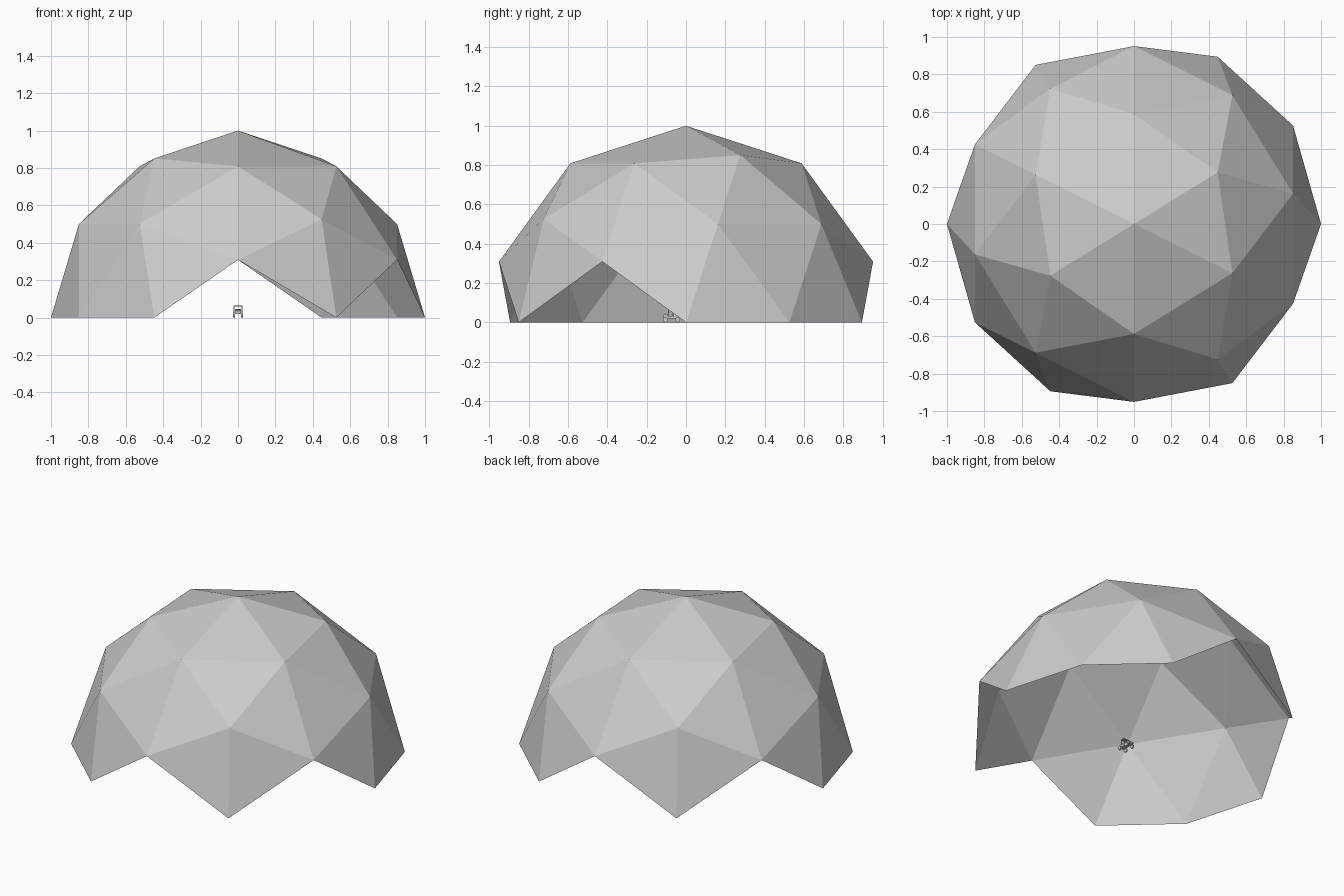
import bpy, bmesh, math
from mathutils import Matrix, Vector

if "Cube" in bpy.data.objects:
    bpy.data.objects.remove(bpy.data.objects["Cube"])

shell_grey = bpy.data.materials.new("light_grey")
shell_grey.diffuse_color = (0.6, 0.6, 0.6, 1)
shell_grey.use_nodes = True
shell_grey.node_tree.nodes["Principled BSDF"].inputs["Base Color"].default_value = shell_grey.diffuse_color


def add_object(name, bm):
    mesh = bpy.data.meshes.new(name)
    bm.to_mesh(mesh)
    bm.free()
    mesh.materials.append(shell_grey)
    ob = bpy.data.objects.new(name, mesh)
    bpy.context.collection.objects.link(ob)
    return ob


def box(name, centre, size, tilt=0):
    bm = bmesh.new()
    bmesh.ops.create_cube(bm, size=1, matrix=Matrix.Translation(centre)
                          @ Matrix.Rotation(tilt, 4, 'X')
                          @ Matrix.Diagonal((*size, 1)))
    return add_object(name, bm)


# Geodesic dome: icosahedron split once, pushed out to the unit sphere
bm = bmesh.new()
phi = (1 + math.sqrt(5)) / 2
for s in (-1, 1):
    for t in (-phi, phi):
        for co in ((s, 0, t), (t, s, 0), (0, t, s)):
            bm.verts.new(co)
bmesh.ops.convex_hull(bm, input=bm.verts[:])
bmesh.ops.subdivide_edges(bm, edges=bm.edges[:], cuts=1, use_grid_fill=True)
for v in bm.verts:
    v.co.normalize()
bmesh.ops.triangulate(bm, faces=bm.faces[:])
bmesh.ops.rotate(bm, verts=bm.verts[:], cent=(0, 0, 0),
                 matrix=Matrix.Rotation(math.atan(1 / phi), 3, 'Z'))
bmesh.ops.recalc_face_normals(bm, faces=bm.faces[:])
# Dropping the lower half leaves the four triangular doorways
bmesh.ops.delete(bm, geom=[v for v in bm.verts if v.co.z < -0.01], context='VERTS')
add_object("dome", bm)

# Tiny open buggy standing inside the dome
box("buggy_body", (0, -0.072, 0.026), (0.03, 0.085, 0.014))
box("buggy_nose", (0, -0.103, 0.036), (0.03, 0.024, 0.010), 0.2)
box("buggy_seat", (0, -0.062, 0.038), (0.026, 0.012, 0.016), -0.2)
box("buggy_tail", (0, -0.040, 0.030), (0.03, 0.036, 0.010), -0.3)
box("buggy_roof", (0, -0.078, 0.062), (0.05, 0.024, 0.005))
for side, sx in (("left", -1), ("right", 1)):
    box(f"buggy_post_front_{side}", (sx * 0.022, -0.090, 0.046), (0.004, 0.004, 0.032), -0.15)
    box(f"buggy_post_rear_{side}", (sx * 0.022, -0.066, 0.046), (0.004, 0.004, 0.032), 0.15)
    for end, y in (("front", -0.104), ("rear", -0.043)):
        bm = bmesh.new()
        bmesh.ops.create_cone(bm, cap_ends=True, segments=12, radius1=0.013,
                              radius2=0.013, depth=0.010,
                              matrix=Matrix.Translation((sx * 0.022, y, 0.013))
                              @ Matrix.Rotation(math.pi / 2, 4, 'Y'))
        add_object(f"buggy_wheel_{end}_{side}", bm)
